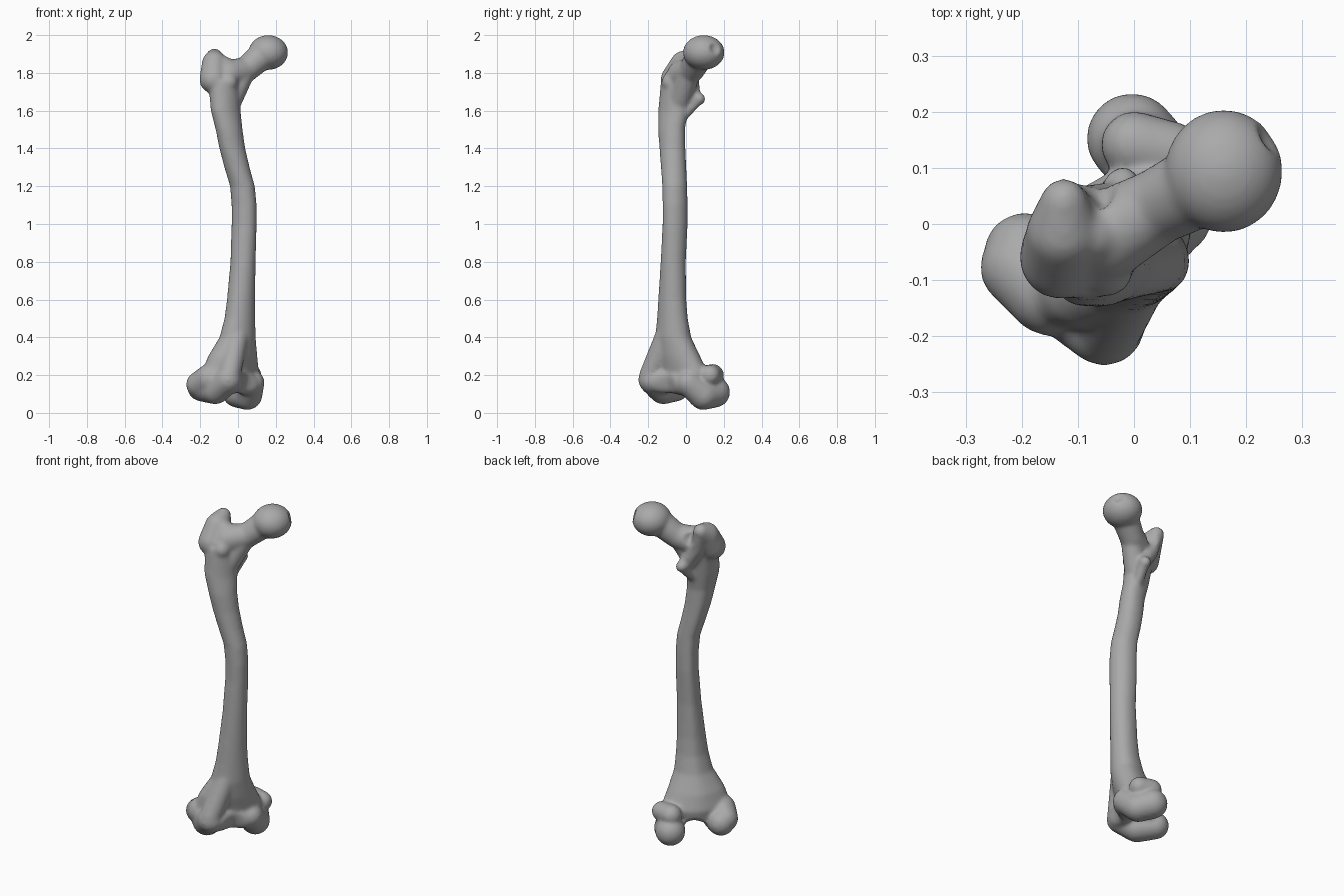
import bpy, bmesh
from math import sin, cos, pi, sqrt
from mathutils import Vector, Matrix

cube = bpy.data.objects.get("Cube")
if cube:
    bpy.data.objects.remove(cube, do_unlink=True)

bone_grey = bpy.data.materials.new("bone_grey")
bone_grey.use_nodes = True
GREY = (0.4, 0.4, 0.4, 1)
bone_grey.diffuse_color = GREY
bone_grey.node_tree.nodes["Principled BSDF"].inputs["Base Color"].default_value = GREY

bm = bmesh.new()


def knee(u, a, z, r):
    """Joint frame: u runs toward the inner side, a toward the front."""
    return ((u + a) / sqrt(2), (u - a) / sqrt(2), z, r)


def limb(*balls):
    """Chain of tapered capsules through (x, y, z, radius) balls."""
    for b0, b1 in zip(balls, balls[1:]):
        part = bmesh.new()
        for x, y, z, r in (b0, b1):
            bmesh.ops.create_icosphere(part, subdivisions=3, radius=r,
                                       matrix=Matrix.Translation((x, y, z)))
        out = bmesh.ops.convex_hull(part, input=part.verts)
        junk = {g for g in out["geom_interior"] if isinstance(g, bmesh.types.BMVert)}
        bmesh.ops.delete(part, geom=list(junk), context="VERTS")
        mesh = bpy.data.meshes.new("part")
        part.to_mesh(mesh)
        part.free()
        bm.from_mesh(mesh)
        bpy.data.meshes.remove(mesh)


# Shaft: rings of centre x, y, height, side radius, front-back radius
rings = [
    (-.045, -.03, .13, .15, .08), (-.04, -.035, .21, .19, .10),
    (-.028, -.055, .3, .155, .10), (-.002, -.068, .4, .105, .085),
    (.01, -.072, .5, .088, .074), (.016, -.073, .6, .078, .07),
    (.027, -.068, .8, .066, .067), (.033, -.058, 1, .062, .07),
    (.033, -.058, 1.1, .062, .07), (.024, -.06, 1.2, .063, .068),
    (-.005, -.066, 1.3, .067, .067), (-.03, -.072, 1.4, .072, .065),
    (-.047, -.077, 1.5, .078, .064), (-.065, -.068, 1.6, .09, .066),
    (-.075, -.05, 1.76, .09, .075),
]
SIDES = 32
loops = []
for x, y, z, side, front in rings:
    loop = []
    for i in range(SIDES):
        t = 2 * pi * i / SIDES
        ridge = 1 + .12 * max(0, -sin(t)) ** 8
        px, py, _, _ = knee(side * cos(t), front * sin(t) * ridge, 0, 0)
        loop.append(bm.verts.new((x + px, y + py, z)))
    loops.append(loop)
for low, high in zip(loops, loops[1:]):
    for i in range(SIDES):
        j = (i + 1) % SIDES
        bm.faces.new((low[i], low[j], high[j], high[i]))
bm.faces.new(loops[0][::-1])
bm.faces.new(loops[-1])

# Ball head
bmesh.ops.create_icosphere(bm, subdivisions=4, radius=1, matrix=Matrix.Translation(
    (.16, .094, 1.908)) @ Matrix.Diagonal((.105, .11, .092, 1)))
# Neck and its underside buttress
limb((-.05, -.02, 1.79, .08), (.04, .03, 1.815, .068), (.12, .07, 1.885, .075))
limb((-.035, -.03, 1.66, .06), (.02, .01, 1.78, .06))
# Large outer knob with its hooked tip
limb((-.13, -.06, 1.765, .075), (-.125, -.015, 1.85, .067), (-.125, .04, 1.888, .042))
limb((-.05, -.08, 1.75, .05), (-.075, -.02, 1.84, .05))
# Rear crest running down to the small inner knob
limb((-.125, .04, 1.88, .038), (-.09, .025, 1.77, .045), (-.035, .035, 1.68, .04),
     (-.02, .07, 1.662, .033))
limb((-.035, -.01, 1.58, .03), (-.02, .06, 1.655, .03))

# Outer condyle with its side bump
limb(knee(-.165, .09, .175, .073), knee(-.17, 0, .125, .08), knee(-.175, -.1, .135, .074))
limb(knee(-.19, -.02, .18, .08), knee(-.2, -.09, .15, .07))
# Inner condyle with its side bump
limb(knee(.06, .04, .16, .07), knee(.1, -.03, .095, .08), knee(.105, -.11, .11, .082))
limb(knee(.14, -.04, .2, .055), knee(.1, -.1, .2, .06))
# Front bridge between condyles, and the crest rising from it
limb(knee(-.165, .09, .17, .07), knee(-.05, .055, .17, .065), knee(.06, .04, .15, .065))
limb(knee(-.165, .1, .2, .06), knee(-.07, .07, .42, .06))

# Fuse everything into one continuous surface
bmesh.ops.recalc_face_normals(bm, faces=bm.faces)
mesh = bpy.data.meshes.new("thigh_bone")
bm.to_mesh(mesh)
bm.free()
bone = bpy.data.objects.new("thigh_bone", mesh)
bpy.context.collection.objects.link(bone)
bpy.context.view_layer.objects.active = bone
bone.select_set(True)
fuse = bone.modifiers.new("fuse", "REMESH")
fuse.mode = "VOXEL"
fuse.voxel_size = .009
soften = bone.modifiers.new("soften", "SMOOTH")
soften.iterations = 12
for name in ("fuse", "soften"):
    bpy.ops.object.modifier_apply(modifier=name)

# Hollows: head pit, hollow behind the outer knob, front groove, rear notch
hollows = [
    ((.245, .155, 1.93), .04, (-.012, -.008, 0)),
    ((-.07, .05, 1.83), .05, (.01, -.02, 0)),
    (knee(-.04, .12, .15, 0)[:3], .08, (-.014, .014, .005)),
    (knee(-.03, -.1, .1, 0)[:3], .08, (.02, -.02, .02)),
]
for centre, reach, push in hollows:
    for v in bone.data.vertices:
        d = (v.co - Vector(centre)).length / reach
        if d < 1:
            v.co += Vector(push) * (1 - d * d) ** 2

bone.data.materials.clear()
bone.data.materials.append(bone_grey)
bpy.ops.object.shade_smooth()
